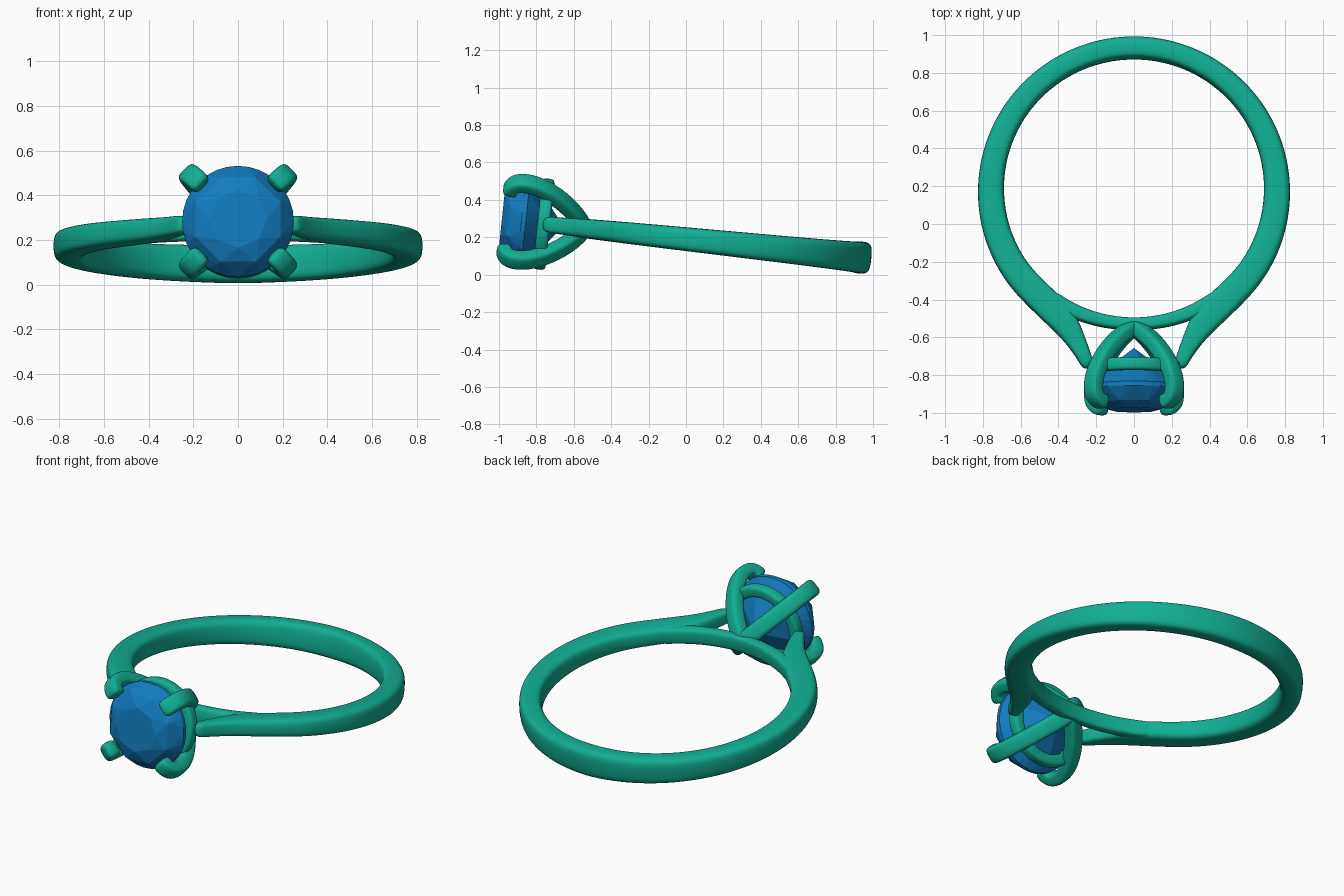
import bpy, bmesh
from math import sin, cos, pi, radians
from mathutils import Vector, Matrix

if "Cube" in bpy.data.objects:
    bpy.data.objects.remove(bpy.data.objects["Cube"])

# Everything is built in the plane of the band, then tilted as a whole
TILT = Matrix.Translation((0, 0, 0.19)) @ Matrix.Rotation(-0.105, 4, 'X')


def material(name, color):
    m = bpy.data.materials.new(name)
    m.diffuse_color = color
    m.use_nodes = True
    m.node_tree.nodes["Principled BSDF"].inputs["Base Color"].default_value = m.diffuse_color
    return m


METAL = material("green_metal", (0.006, 0.43, 0.29, 1))
STONE = material("blue_stone", (0.006, 0.2, 0.52, 1))


def finish(name, bm, mat, smooth=True):
    bmesh.ops.recalc_face_normals(bm, faces=bm.faces)
    me = bpy.data.meshes.new(name)
    bm.to_mesh(me)
    bm.free()
    me.materials.append(mat)
    ob = bpy.data.objects.new(name, me)
    bpy.context.collection.objects.link(ob)
    ob.matrix_world = TILT
    if smooth:
        for p in me.polygons:
            p.use_smooth = True
        sub = ob.modifiers.new("smooth", 'SUBSURF')
        sub.levels = sub.render_levels = 2
    return ob


def loft(name, stations, closed=False, sides=12, power=0.55):
    """Rounded-rectangle sections (centre, half axis u, half axis v) joined in order."""
    bm = bmesh.new()
    rings = []
    for c, u, v in stations:
        ring = []
        for i in range(sides):
            a = 2 * pi * (i + 0.5) / sides
            s = lambda t: (1 if t > 0 else -1) * abs(t) ** power
            ring.append(bm.verts.new(c + u * s(cos(a)) + v * s(sin(a))))
        rings.append(ring)
    count = len(rings)
    for k in range(count if closed else count - 1):
        a, b = rings[k], rings[(k + 1) % count]
        for i in range(sides):
            j = (i + 1) % sides
            bm.faces.new((a[i], a[j], b[j], b[i]))
    if not closed:
        bm.faces.new(rings[0])
        bm.faces.new(rings[-1])
    return finish(name, bm, METAL)


def flat_station(inner, outer, half_height):
    a, b = Vector((*inner, 0)), Vector((*outer, 0))
    return (a + b) / 2, (b - a) / 2, Vector((0, 0, half_height))


def on_circle(r, deg, cy):
    return r * cos(radians(deg)), cy + r * sin(radians(deg))


# Band: round at the back, running into the outer shoulder arms
half = []
for d in range(80, -50, -10):
    f = (90 - d) / 135
    half.append((on_circle(0.69, d, 0.19), on_circle(0.832, d, 0.17), 0.088 - 0.03 * f))
half += [
    ((0.396, -0.375), (0.505, -0.495), 0.056),
    ((0.315, -0.465), (0.425, -0.57), 0.054),
    ((0.28, -0.54), (0.375, -0.62), 0.05),
    ((0.23, -0.68), (0.305, -0.71), 0.045),
    ((0.205, -0.765), (0.27, -0.78), 0.042),
]
back = [((0, 0.88), (0, 1.002), 0.089)]
left = [((-i[0], i[1]), (-o[0], o[1]), h) for i, o, h in reversed(half)]
loft("band", [flat_station(*s) for s in left + back + half])

# Inner rail closing the finger hole under the stone
rail = []
for d in range(-130, -49, 8):
    t = abs(d + 90) / 40
    rail.append(flat_station(on_circle(0.69, d, 0.19),
                             on_circle(0.755 + 0.02 * t, d, 0.19), 0.05))
loft("inner_rail", rail)

# Four curved prongs crossing at the base and hooking over the stone
PATH = [(-0.02, -0.535), (0.06, -0.575), (0.14, -0.63), (0.215, -0.705),
        (0.275, -0.79), (0.302, -0.87), (0.293, -0.935), (0.255, -0.96), (0.215, -0.967)]
for sx, side in ((1, "right"), (-1, "left")):
    for sz, level in ((1, "upper"), (-1, "lower")):
        d = Vector((sx * 0.72, 0, sz * 0.69)).normalized()
        across = d.cross(Vector((0, 1, 0)))
        st = []
        for k, (r, y) in enumerate(PATH):
            p, q = PATH[max(k - 1, 0)], PATH[min(k + 1, len(PATH) - 1)]
            t = Vector((q[0] - p[0], q[1] - p[1])).normalized()
            normal = d * -t.y + Vector((0, t.x, 0))
            st.append((d * r + Vector((0, y, 0)), normal * 0.042, across * 0.05))
        loft(f"{level}_{side}_prong", st)

# Collar ring under the stone
collar = []
for i in range(32):
    a = 2 * pi * i / 32
    d = Vector((cos(a), 0, sin(a)))
    collar.append((d * 0.212 + Vector((0, -0.765, 0)), d * 0.035, Vector((0, 0.035, 0))))
loft("collar", collar, closed=True)

# Faceted round stone: rings of points wrapped by a convex hull
bm = bmesh.new()
for n, r, y, shift in ((8, 0.13, -0.99, 0), (8, 0.205, -0.958, 0.5), (32, 0.25, -0.885, 0),
                       (32, 0.25, -0.862, 0), (8, 0.15, -0.77, 0.5), (1, 0, -0.66, 0)):
    for i in range(n):
        a = 2 * pi * (i + shift) / n
        bm.verts.new((r * cos(a), y, r * sin(a)))
bmesh.ops.convex_hull(bm, input=bm.verts)
bmesh.ops.dissolve_limit(bm, angle_limit=radians(1), verts=bm.verts, edges=bm.edges)
finish("stone", bm, STONE, smooth=False)
